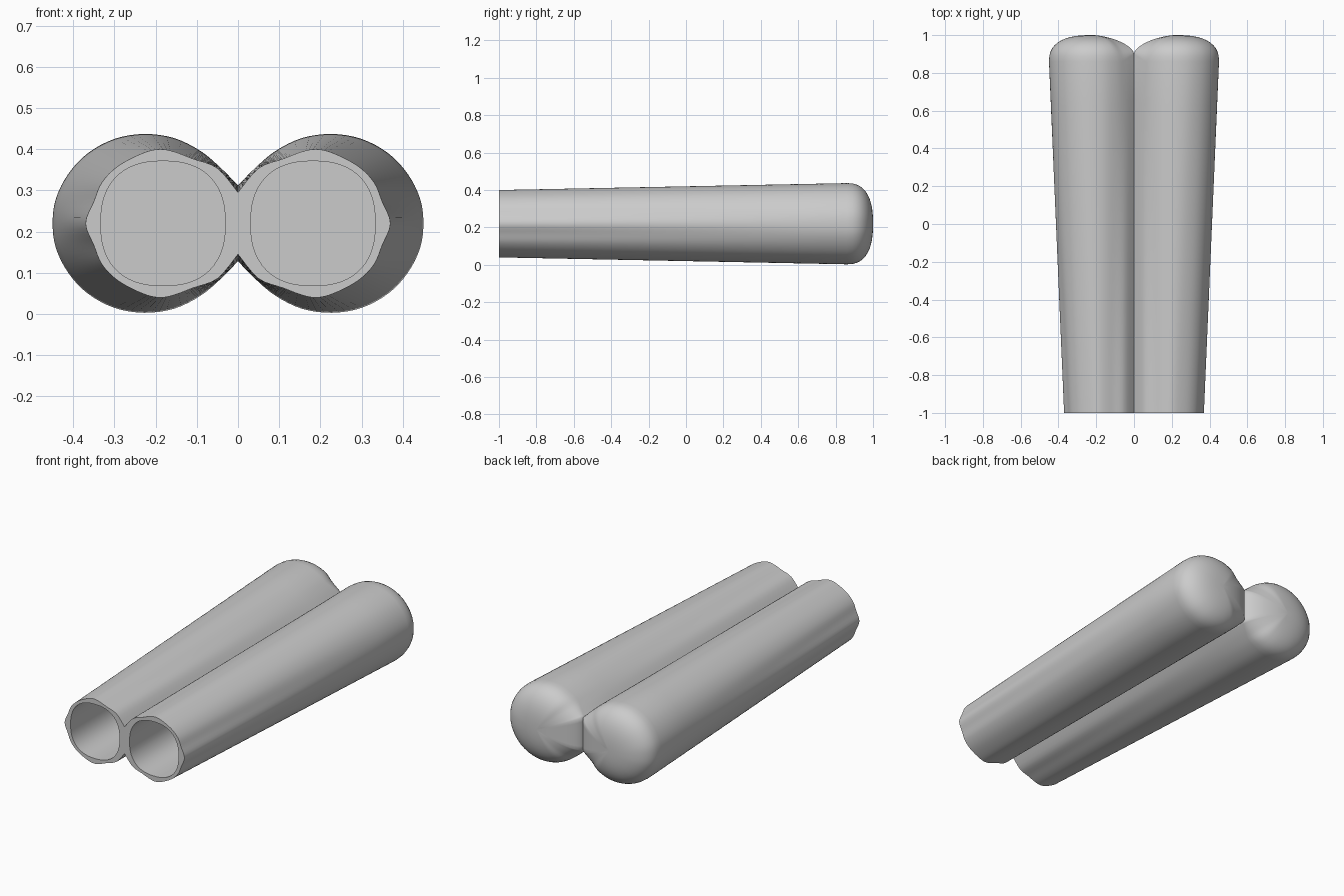
import bpy, bmesh, math

if "Cube" in bpy.data.objects:
    bpy.data.objects.remove(bpy.data.objects["Cube"])

# Upper-half outlines (x, height above the mid plane), from waist to outer side
FRONT = [(0, .075), (.05, .134), (.11, .157), (.155, .174), (.19, .18), (.23, .171),
         (.29, .140), (.33, .100), (.35, .053), (.37, 0)]
BACK = [(0, .092), (.04, .133), (.09, .175), (.155, .207), (.228, .217), (.30, .205),
        (.365, .170), (.412, .120), (.442, .060), (.45, 0)]
MID_Z = .22
CAP_Y, WAIST_Y, BORE_END = .86, .90, .88


def smooth_line(pts, steps):
    """Catmull-Rom curve through the points."""
    out = []
    for i in range(len(pts) - 1):
        p = [pts[max(0, min(len(pts) - 1, i + k))] for k in (-1, 0, 1, 2)]
        for s in range(steps):
            t = s / steps
            out.append(tuple(.5 * (2 * b + (c - a) * t + (2 * a - 5 * b + 4 * c - d) * t * t
                                   + (3 * b - a - 3 * c + d) * t ** 3) for a, b, c, d in zip(*p)))
    return out + [pts[-1]]


def outline(half):
    """Full lobe loop: round the outside, then up the shared waist line."""
    full = half + [(x, -z) for x, z in reversed(half[:-1])]
    curve = [(max(0, x), z) for x, z in smooth_line(full, 4)]
    w = half[0][1]
    return curve + [(0, -w + 2 * w * k / 8) for k in range(1, 8)], len(curve)


def bridge(bm, a, b, count=None):
    n = len(a)
    for i in range(n if count is None else count):
        j = (i + 1) % n
        bm.faces.new((a[i], a[j], b[j], b[i]))


front, curve_n = outline(FRONT)
back, _ = outline(BACK)
bm = bmesh.new()


def ring(points):
    return [bm.verts.new(p) for p in points]


# Tapered outer wall
cap_start = [CAP_Y + (WAIST_Y - CAP_Y) * max(0, 1 - x / .06) for x, z in back]
front_ring = ring((x, -1, MID_Z + z) for x, z in front)
last = front_ring
for k in range(1, 9):
    t = k / 8
    new = ring((fx + (bx - fx) * t, -1 + (y + 1) * t, MID_Z + fz + (bz - fz) * t)
               for (fx, fz), (bx, bz), y in zip(front, back, cap_start))
    bridge(bm, last, new, curve_n - 1)
    last = new

# Rounded end cap, with a softer valley between the lobes
cx = .225
for k in range(1, 12):
    s = math.cos(k / 12 * math.pi / 2)
    pts = []
    for (x, z), y in zip(back, cap_start):
        e = 2.5 - .8 * max(0, 1 - x / .1)
        pts.append((cx + (x - cx) * s, y + (1 - y) * (1 - s ** e) ** (1 / e), MID_Z + z * s))
    new = ring(pts)
    bridge(bm, last, new)
    last = new
tip = bm.verts.new((cx, 1, MID_Z))
for i in range(len(last)):
    bm.faces.new((last[i], last[(i + 1) % len(last)], tip))

# Rim and rounded-square bore
bore = []
for x, z in front:
    a = math.atan2(z, x - .182)
    r = .151 / (abs(math.cos(a)) ** 2.4 + abs(math.sin(a)) ** 2.4) ** (1 / 2.4)
    bore.append((.182 + r * math.cos(a), MID_Z + r * math.sin(a)))
mouth = ring((x, -1, z) for x, z in bore)
floor = ring((x, BORE_END, z) for x, z in bore)
bridge(bm, front_ring, mouth)
bridge(bm, mouth, floor)
bm.faces.new(floor)

# Second barrel is the mirror image, joined along the waist
dup = bmesh.ops.duplicate(bm, geom=bm.verts[:] + bm.edges[:] + bm.faces[:])["geom"]
for v in dup:
    if isinstance(v, bmesh.types.BMVert):
        v.co.x = -v.co.x
bmesh.ops.remove_doubles(bm, verts=bm.verts[:], dist=1e-5)
bmesh.ops.recalc_face_normals(bm, faces=bm.faces[:])

mesh = bpy.data.meshes.new("twin_tubes")
bm.to_mesh(mesh)
bm.free()
obj = bpy.data.objects.new("twin_tubes", mesh)
bpy.context.collection.objects.link(obj)
bpy.context.view_layer.objects.active = obj
obj.select_set(True)
bpy.ops.object.shade_smooth_by_angle(angle=math.radians(50))
